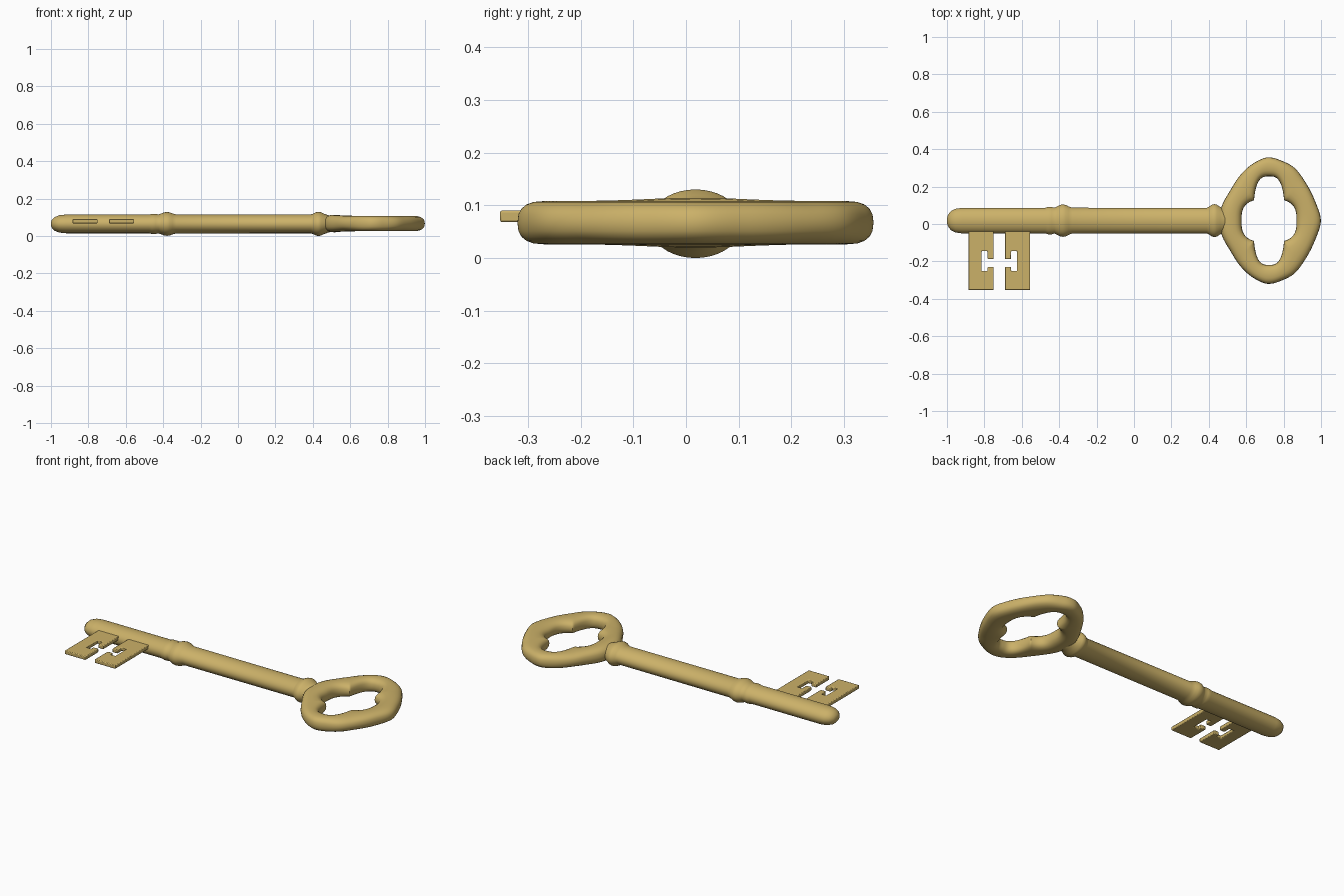
import bpy, bmesh
from math import sin, cos, pi, atan2, radians, copysign
from mathutils import Vector

if "Cube" in bpy.data.objects:
    bpy.data.objects.remove(bpy.data.objects["Cube"])

BRASS = (0.6, 0.44, 0.14, 1)
MID_Y, MID_Z = 0.018, 0.065
SQUASH = 0.735          # the round parts are flattened in z

brass = bpy.data.materials.new("brass")
brass.use_nodes = True
brass.diffuse_color = BRASS
shader = brass.node_tree.nodes["Principled BSDF"]
shader.inputs["Base Color"].default_value = BRASS
shader.inputs["Roughness"].default_value = 0.45


def finish(name, bm, angle=40):
    bmesh.ops.recalc_face_normals(bm, faces=bm.faces)
    mesh = bpy.data.meshes.new(name)
    bm.to_mesh(mesh)
    bm.free()
    mesh.materials.append(brass)
    obj = bpy.data.objects.new(name, mesh)
    bpy.context.collection.objects.link(obj)
    bpy.ops.object.select_all(action='DESELECT')
    obj.select_set(True)
    bpy.context.view_layer.objects.active = obj
    bpy.ops.object.shade_smooth_by_angle(angle=radians(angle))
    return obj


def skin(name, rings, closed=False):
    """Join rings of points into one surface, capped unless it closes on itself."""
    bm = bmesh.new()
    loops = [[bm.verts.new(p) for p in ring] for ring in rings]
    count = len(loops[0])
    pairs = list(zip(loops, loops[1:]))
    if closed:
        pairs.append((loops[-1], loops[0]))
    else:
        bm.faces.new(loops[0])
        bm.faces.new(loops[-1])
    for a, b in pairs:
        for i in range(count):
            j = (i + 1) % count
            bm.faces.new((a[i], a[j], b[j], b[i]))
    return finish(name, bm)


def catmull(a, b, c, d, t):
    return 0.5 * (2 * b + (c - a) * t + (2 * a - 5 * b + 4 * c - d) * t ** 2
                  + (3 * b - a - 3 * c + d) * t ** 3)


# Shaft with rounded tip and two collars: (x, radius)
profile = [(-1, 0.012), (-0.995, 0.03), (-0.98, 0.05), (-0.955, 0.063), (-0.92, 0.068),
           (-0.475, 0.068), (-0.46, 0.073), (-0.44, 0.073), (-0.425, 0.069),
           (-0.41, 0.076), (-0.395, 0.084), (-0.38, 0.0865), (-0.365, 0.084),
           (-0.35, 0.076), (-0.33, 0.069), (0.39, 0.068), (0.402, 0.075),
           (0.417, 0.085), (0.43, 0.0885), (0.443, 0.085), (0.46, 0.074),
           (0.48, 0.064), (0.53, 0.045)]
SIDES = 40
skin("shaft", [[(x, MID_Y + r * cos(2 * pi * i / SIDES),
                 MID_Z + SQUASH * r * sin(2 * pi * i / SIDES))
                for i in range(SIDES)] for x, r in profile])

# Bow: outer outline, upper half, mirrored for the lower half
upper = [(0.277, 0), (0.248, 0.1), (0.2, 0.197), (0.135, 0.283), (0.055, 0.325),
         (0, 0.338), (-0.045, 0.327), (-0.104, 0.292), (-0.158, 0.238),
         (-0.203, 0.169), (-0.252, 0.08), (-0.264, 0)]
outline = [Vector(p) for p in upper + [(x, -y) for x, y in upper[-2:0:-1]]]
STEPS, SECTION, CENTRE_X = 8, 20, 0.722


def hole_radius(angle):
    """Four-lobed opening, the union of a tall and a wide rounded shape."""
    c, s = abs(cos(angle)), abs(sin(angle))
    return max(((c / a) ** 3 + (s / b) ** 3) ** (-1 / 3)
               for a, b in ((0.083, 0.237), (0.147, 0.115)))


def power(v):
    return copysign(abs(v) ** 0.8, v)


rings = []
for k in range(len(outline)):
    a, b, c, d = (outline[(k + n) % len(outline)] for n in (-1, 0, 1, 2))
    for step in range(STEPS):
        p = catmull(a, b, c, d, step / STEPS)
        angle, outer = atan2(p.y, p.x), p.length
        inner = hole_radius(angle)
        mid, half = (outer + inner) / 2, (outer - inner) / 2
        # The ring thickens a little where it meets the shaft
        height = 0.041 + 0.006 * max(0, -p.x / 0.264) ** 4
        ring = []
        for i in range(SECTION):
            t = 2 * pi * i / SECTION
            r = mid + half * power(cos(t))
            ring.append((CENTRE_X + r * cos(angle), MID_Y + r * sin(angle),
                         MID_Z + 0.002 + height * power(sin(t))))
        rings.append(ring)
skin("bow", rings, closed=True)

# Bit: two hooked plates facing each other across a gap
BIT_X, BIT_Z, BIT_THICK = -0.72, 0.068, 0.022
hook = [(0.165, 0), (0.165, -0.353), (0.03, -0.353), (0.03, -0.23), (0.063, -0.23),
        (0.063, -0.252), (0.095, -0.252), (0.095, -0.145), (0.063, -0.145),
        (0.063, -0.187), (0.03, -0.187), (0.03, 0)]
for side, name in ((-1, "bit_right"), (1, "bit_left")):
    bm = bmesh.new()
    face = bm.faces.new([bm.verts.new((BIT_X + side * x, y, BIT_Z)) for x, y in hook])
    grown = bmesh.ops.extrude_face_region(bm, geom=[face])["geom"]
    bmesh.ops.translate(bm, vec=(0, 0, BIT_THICK),
                        verts=[v for v in grown if isinstance(v, bmesh.types.BMVert)])
    plate = finish(name, bm, 30)
    bevel = plate.modifiers.new("soft_edges", 'BEVEL')
    bevel.width = 0.004
    bevel.segments = 2
